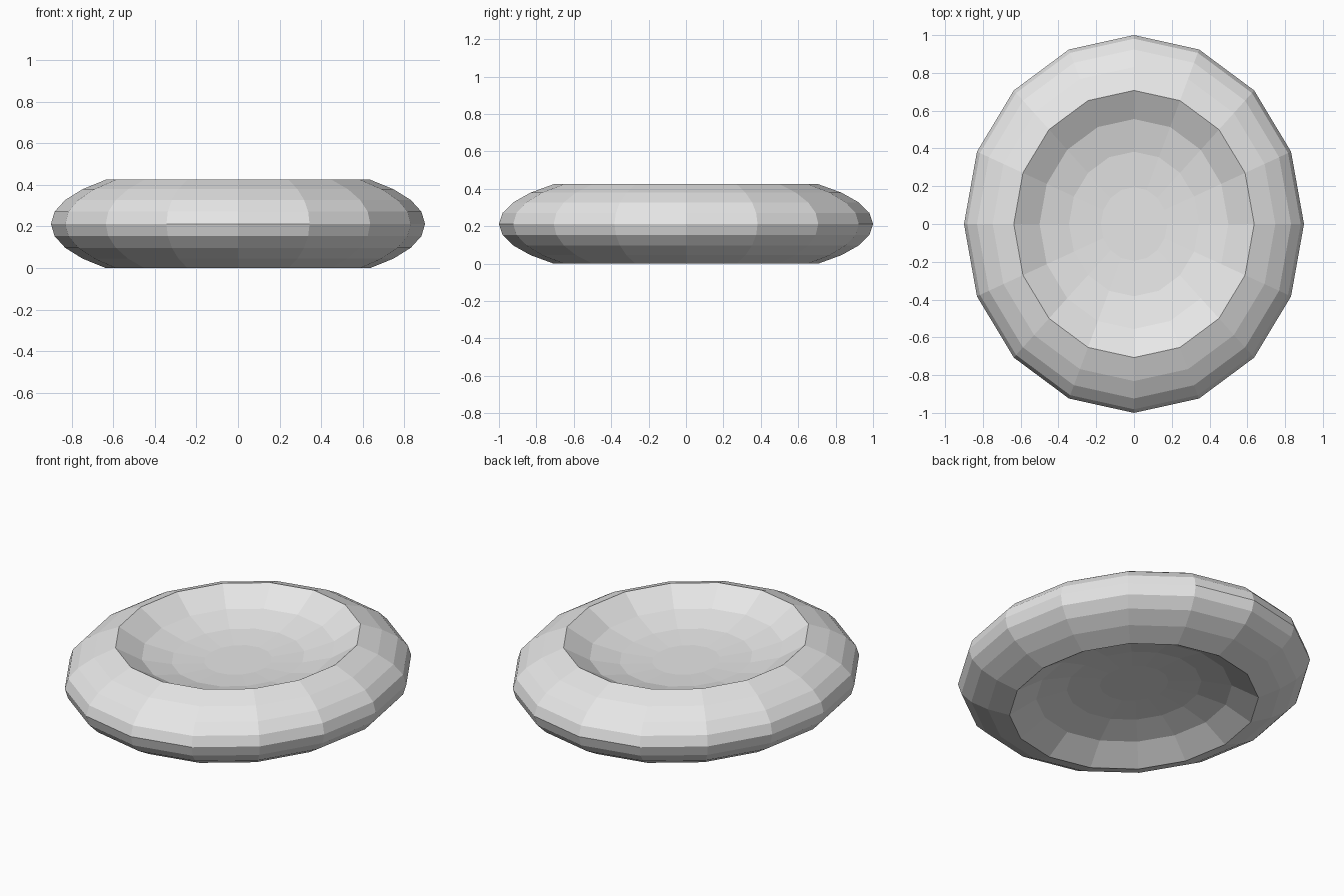
import bpy
import math

if "Cube" in bpy.data.objects:
    bpy.data.objects.remove(bpy.data.objects["Cube"], do_unlink=True)

RINGS = 16
HALF_HEIGHT = 0.2125
WIDTH = 0.9
# Half thickness of the hollow, from the pole ring outwards to the rim
HOLLOW = [0.071, 0.071, 0.085, 0.126, HALF_HEIGHT]

# Single grey colour
grey = bpy.data.materials.new("light grey")
grey.use_nodes = True
colour = (0.8, 0.8, 0.8, 1)
grey.diffuse_color = colour
grey.node_tree.nodes["Principled BSDF"].inputs["Base Color"].default_value = colour

# Disc: a faceted sphere, flattened, with a hollow pressed into both faces
bpy.ops.mesh.primitive_uv_sphere_add(segments=16, ring_count=RINGS, radius=1)
disc = bpy.context.object
disc.name = "hollowed_disc"
disc.data.name = "hollowed_disc"

for v in disc.data.vertices:
    x, y, z = v.co
    angle = math.atan2(math.hypot(x, y), abs(z))
    ring = round(angle / math.pi * RINGS)
    if ring < len(HOLLOW):
        height = math.copysign(HOLLOW[ring], z)
    else:
        height = z * HALF_HEIGHT / math.cos(math.pi / 4)
    v.co = (x * WIDTH, y, height + HALF_HEIGHT)

disc.location = (0, 0, 0)
disc.data.materials.append(grey)
bpy.ops.object.shade_flat()
